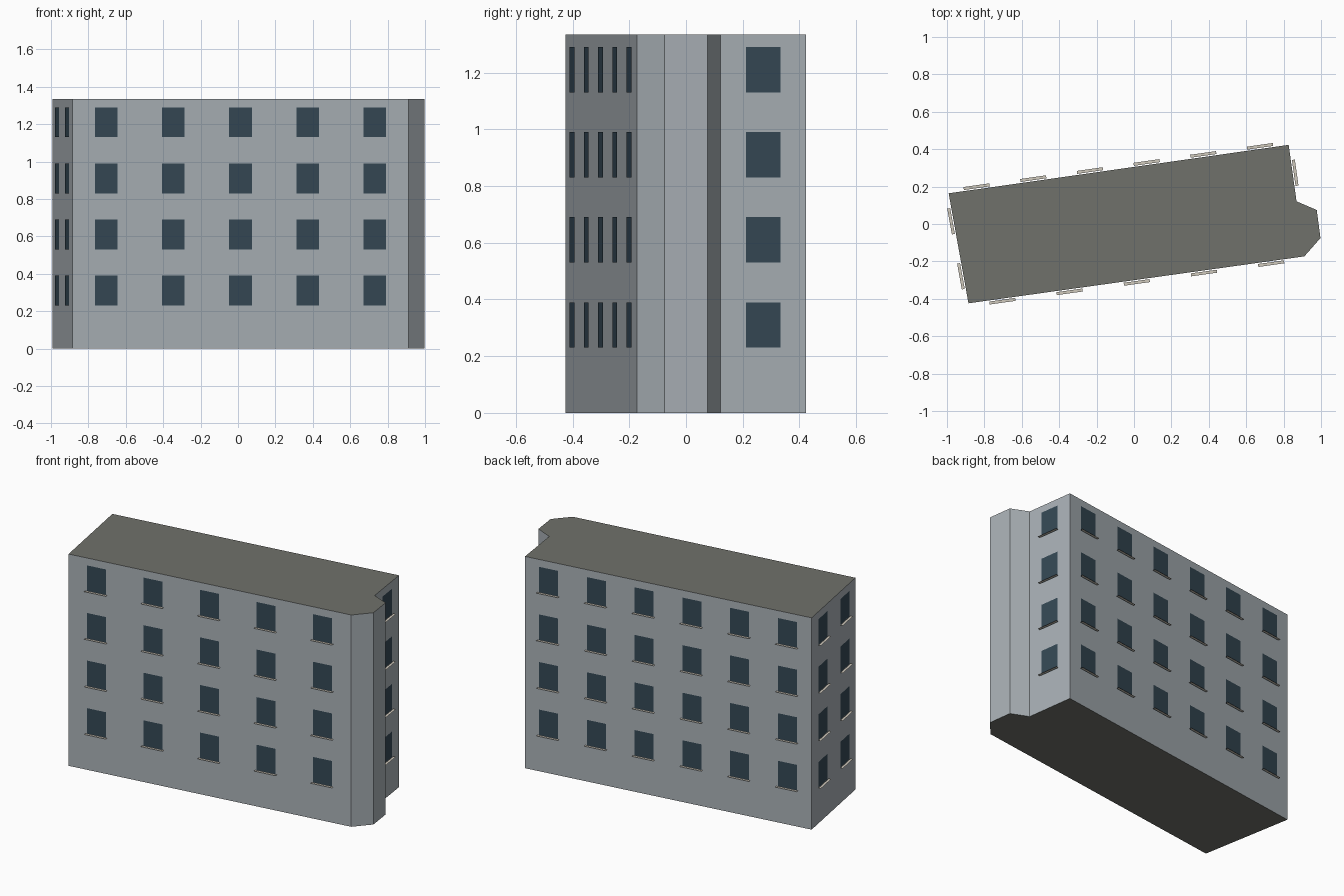
import bpy, bmesh
from mathutils import Vector

if "Cube" in bpy.data.objects:
    bpy.data.objects.remove(bpy.data.objects["Cube"])

HEIGHT = 1.335
# Footprint, counter-clockwise from the front left corner
FOOTPRINT = [(-0.885, -0.424), (0.911, -0.173), (0.997, -0.075), (0.977, 0.075),
             (0.869, 0.121), (0.827, 0.423), (-0.991, 0.164)]
# Footprint edge index -> number of window columns
COLUMNS = {0: ("front", 5), 4: ("right", 1), 5: ("back", 6), 6: ("left", 2)}
SILL_HEIGHTS = [0.23 + 0.3 * i for i in range(4)]
WIN_W, WIN_H = 0.122, 0.16
UP = Vector((0, 0, 1))


def material(name, color):
    m = bpy.data.materials.new(name)
    m.diffuse_color = (*color, 1)
    m.use_nodes = True
    m.node_tree.nodes["Principled BSDF"].inputs["Base Color"].default_value = m.diffuse_color
    return m


def finish(name, bm, *mats):
    me = bpy.data.meshes.new(name)
    bm.to_mesh(me)
    bm.free()
    for m in mats:
        me.materials.append(m)
    ob = bpy.data.objects.new(name, me)
    bpy.context.collection.objects.link(ob)
    return ob


def quad(bm, origin, u, v):
    bm.faces.new([bm.verts.new(p) for p in (origin, origin + u, origin + u + v, origin + v)])


wall = material("wall_paint", (0.40, 0.44, 0.47))
roof = material("roof_grey", (0.16, 0.165, 0.145))
glass = material("window_glass", (0.035, 0.065, 0.09))
stone = material("sill_stone", (0.62, 0.58, 0.50))

# Building block: extruded footprint with a flat roof
bm = bmesh.new()
base = bm.faces.new([bm.verts.new((x, y, 0)) for x, y in FOOTPRINT])
ext = bmesh.ops.extrude_face_region(bm, geom=[base], use_keep_orig=True)
bmesh.ops.translate(bm, vec=UP * HEIGHT,
                    verts=[g for g in ext["geom"] if isinstance(g, bmesh.types.BMVert)])
bmesh.ops.recalc_face_normals(bm, faces=bm.faces)
for f in bm.faces:
    f.material_index = 1 if abs(f.normal.z) > 0.5 else 0
finish("building_block", bm, wall, roof)

# Windows and thin sills on each windowed wall
for edge, (side, count) in COLUMNS.items():
    a = Vector((*FOOTPRINT[edge], 0))
    b = Vector((*FOOTPRINT[(edge + 1) % len(FOOTPRINT)], 0))
    along = (b - a).normalized()
    out = along.cross(UP)
    panes, sills = bmesh.new(), bmesh.new()
    for i in range(count):
        for z in SILL_HEIGHTS:
            centre = a.lerp(b, (i + 0.5) / count) + UP * z
            quad(panes, centre - along * WIN_W / 2 + out * 0.003, along * WIN_W, UP * WIN_H)
            quad(sills, centre - along * 0.07 + out * 0.022, along * 0.14, -out * 0.016)
    finish(side + "_windows", panes, glass)
    finish(side + "_sills", sills, stone)
